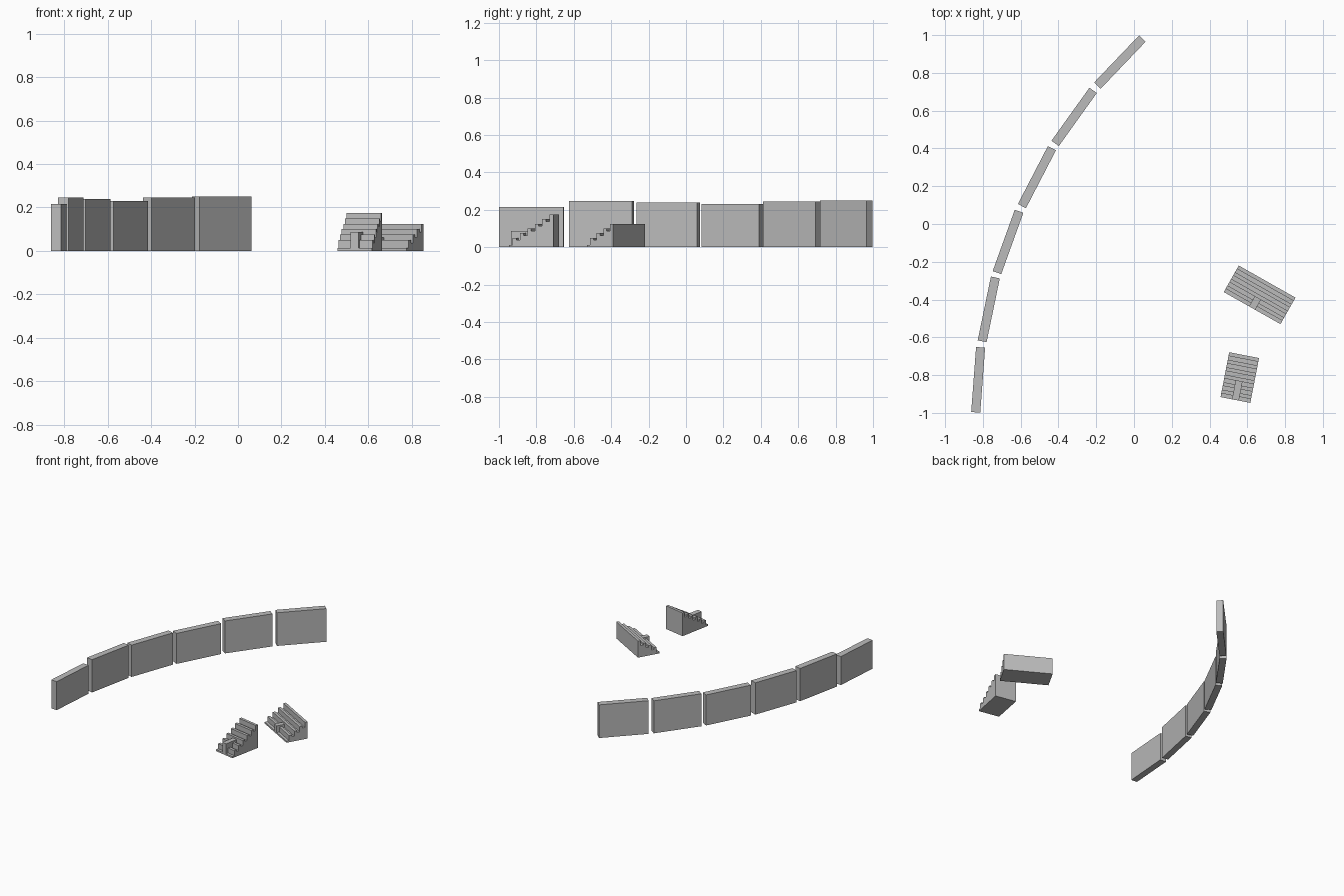
import bpy
import bmesh
from math import radians
from mathutils import Matrix

cube = bpy.data.objects.get("Cube")
if cube:
    bpy.data.objects.remove(cube, do_unlink=True)

grey = bpy.data.materials.new("plain_grey")
grey.use_nodes = True
grey.diffuse_color = (0.5, 0.5, 0.5, 1)
grey.node_tree.nodes["Principled BSDF"].inputs["Base Color"].default_value = (0.5, 0.5, 0.5, 1)


def add_prism(name, outline, width, x, y, turn):
    """Extrude a (y, z) outline along x, then turn and place it."""
    bm = bmesh.new()
    face = bm.faces.new([bm.verts.new((-width / 2, py, pz)) for py, pz in outline])
    extruded = bmesh.ops.extrude_face_region(bm, geom=[face])["geom"]
    side = [v for v in extruded if isinstance(v, bmesh.types.BMVert)]
    bmesh.ops.translate(bm, verts=side, vec=(width, 0, 0))
    bmesh.ops.recalc_face_normals(bm, faces=bm.faces[:])
    mesh = bpy.data.meshes.new(name)
    bm.to_mesh(mesh)
    bm.free()
    mesh.materials.append(grey)
    obj = bpy.data.objects.new(name, mesh)
    obj.matrix_world = Matrix.Translation((x, y, 0)) @ Matrix.Rotation(radians(turn), 4, "Z")
    bpy.context.collection.objects.link(obj)
    return obj


def rectangle(start, end, height):
    return [(start, 0), (end, 0), (end, height), (start, height)]


# Curved wall: x, y, turn, height of each panel
PANEL_LENGTH, PANEL_THICKNESS = 0.345, 0.048
panels = [
    (-0.825, -0.825, -4.3, 0.215),
    (-0.769, -0.452, -11.7, 0.247),
    (-0.667, -0.095, -19.8, 0.24),
    (-0.514, 0.248, -27.4, 0.23),
    (-0.317, 0.567, -35.6, 0.245),
    (-0.075, 0.857, -43.7, 0.25),
]
for i, (x, y, turn, height) in enumerate(panels):
    half = PANEL_LENGTH / 2
    add_prism(f"wall_panel_{i + 1}", rectangle(-half, half, height),
              PANEL_THICKNESS, x, y, turn)

# Bleachers: each row is a foot deck with a raised bench behind it
RUN, RISE, DECK, BENCH = 0.0403, 0.025, 0.0125, 0.0375


def add_bleacher(name, rows, width, x, y, turn):
    half = rows * RUN / 2
    outline = [(half, 0), (-half, 0)]
    for i in range(rows):
        start = -half + i * RUN
        deck = DECK + i * RISE
        middle, end = start + RUN * 0.5, start + RUN
        outline += [(start, deck), (middle, deck),
                    (middle, deck + BENCH), (end, deck + BENCH)]
    add_prism(name + "_stand", outline, width, x, y, turn)
    # Entrance block runs from the front to the middle deck
    level = DECK + (rows // 2) * RISE
    add_prism(name + "_entrance", rectangle(-half, RUN * 0.4, level),
              0.037, x, y, turn)


add_bleacher("small_bleacher", 6, 0.161, 0.56, -0.813, -11)
add_bleacher("wide_bleacher", 4, 0.345, 0.665, -0.375, -29.5)
